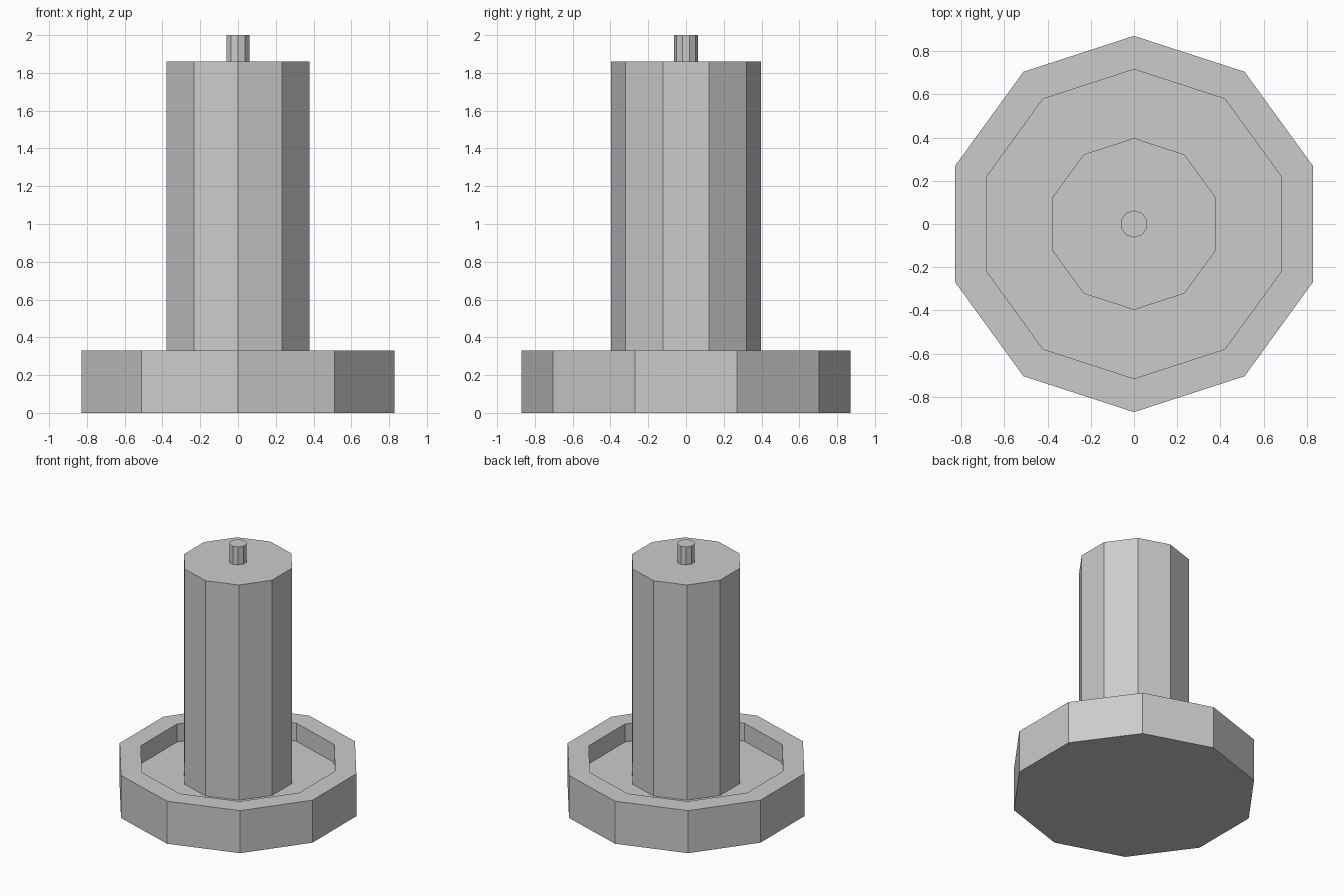
import bpy, bmesh
from math import cos, pi
from mathutils import Vector

if "Cube" in bpy.data.objects:
    bpy.data.objects.remove(bpy.data.objects["Cube"])

SIDES = 10


def prism(name, radius, z0, z1, rim=None):
    """Ten-sided prism; rim = (inner radius, floor z) sinks the top into a tray."""
    bm = bmesh.new()
    bmesh.ops.create_cone(bm, cap_ends=True, segments=SIDES,
                          radius1=radius, radius2=radius, depth=z1 - z0)
    bmesh.ops.translate(bm, verts=bm.verts, vec=(0, 0, (z0 + z1) / 2))
    if rim:
        inner, floor_z = rim
        top = max(bm.faces, key=lambda f: f.calc_center_median().z)
        bmesh.ops.inset_region(bm, faces=[top], use_even_offset=True,
                               thickness=(radius - inner) * cos(pi / SIDES))
        floor = bmesh.ops.extrude_discrete_faces(bm, faces=[top])["faces"][0]
        bmesh.ops.translate(bm, verts=floor.verts, vec=Vector((0, 0, floor_z - z1)))
    bmesh.ops.recalc_face_normals(bm, faces=bm.faces)
    mesh = bpy.data.meshes.new(name)
    bm.to_mesh(mesh)
    bm.free()
    obj = bpy.data.objects.new(name, mesh)
    bpy.context.collection.objects.link(obj)
    return obj


# Dish with a raised rim, the candle standing in it, and its wick
prism("candle_dish", 0.87, 0.0, 0.33, rim=(0.715, 0.19))
prism("candle", 0.397, 0.19, 1.86)
prism("wick", 0.063, 1.86, 2.0)
